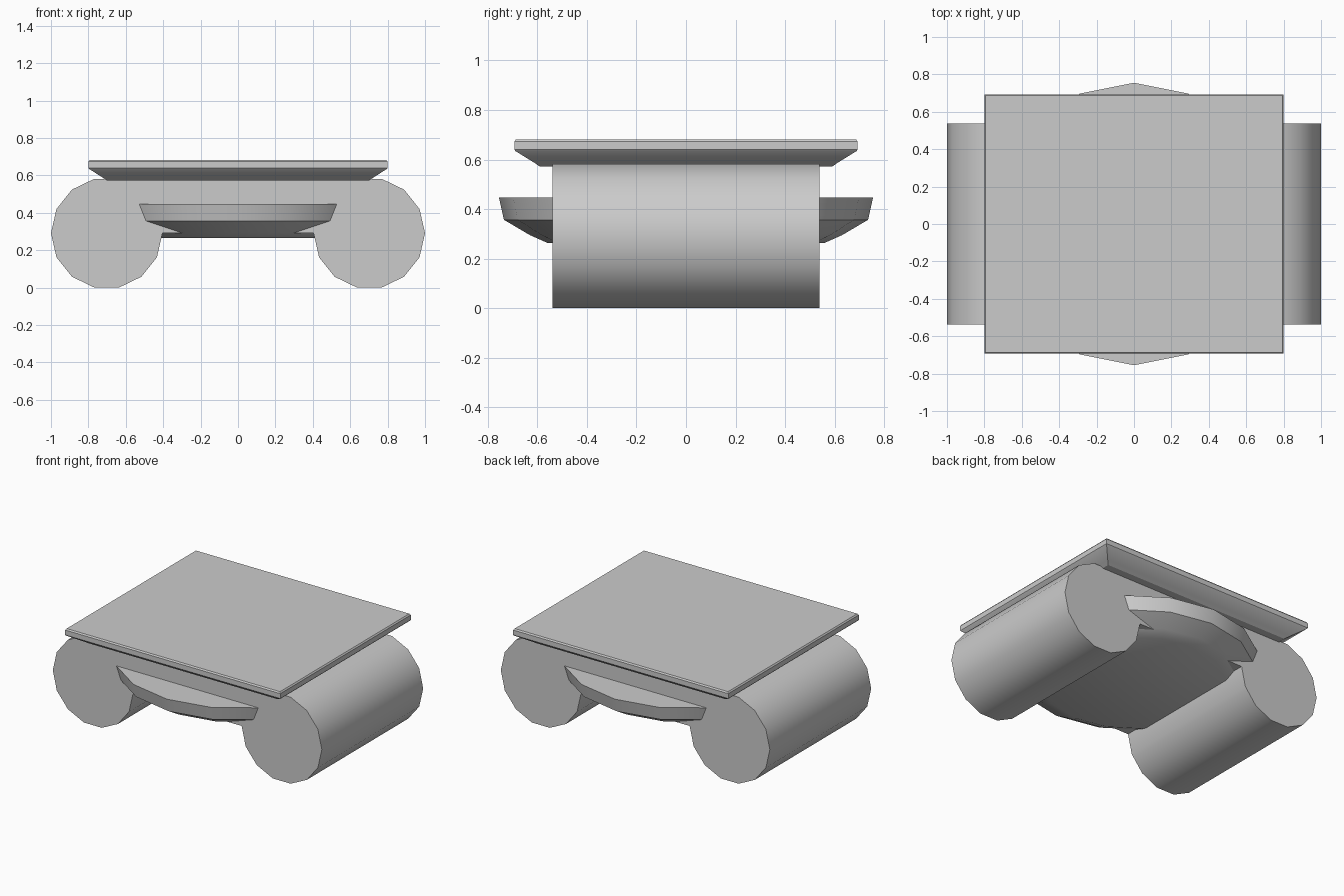
import bpy, bmesh
from math import cos, sin, pi, radians

if "Cube" in bpy.data.objects:
    bpy.data.objects.remove(bpy.data.objects["Cube"])


def finish(name, bm, angle):
    bmesh.ops.recalc_face_normals(bm, faces=bm.faces[:])
    me = bpy.data.meshes.new(name)
    bm.to_mesh(me)
    bm.free()
    ob = bpy.data.objects.new(name, me)
    bpy.context.collection.objects.link(ob)
    bpy.ops.object.select_all(action='DESELECT')
    ob.select_set(True)
    bpy.context.view_layer.objects.active = ob
    bpy.ops.object.shade_smooth_by_angle(angle=radians(angle))
    return ob


def loft(name, rings, angle):
    """Skin a stack of equal-length closed rings and cap both ends."""
    bm = bmesh.new()
    vs = [[bm.verts.new(p) for p in ring] for ring in rings]
    n = len(vs[0])
    for a, b in zip(vs, vs[1:]):
        for i in range(n):
            j = (i + 1) % n
            bm.faces.new((a[i], a[j], b[j], b[i]))
    bm.faces.new(vs[0])
    bm.faces.new(vs[-1])
    return finish(name, bm, angle)


# Twin 14-sided scroll rolls joined by a band, one extruded outline
R, CX, CZ, HALF_DEPTH = 0.298, 0.702, 0.291, 0.538
right = [(CX + R * cos(2 * pi * k / 14), CZ + R * sin(2 * pi * k / 14))
         for k in range(3, -8, -1)]
outline = right + [(-x, z) for x, z in reversed(right)]
loft("scroll_body", [[(x, y, z) for x, z in outline]
                     for y in (-HALF_DEPTH, HALF_DEPTH)], 35)

# Round 16-sided cushion showing at front and back
cushion = [(0.56, 0.264), (0.63, 0.295), (0.735, 0.357), (0.755, 0.446)]
loft("cushion", [[(r * cos(2 * pi * k / 16), r * sin(2 * pi * k / 16), z)
                  for k in range(16)] for r, z in cushion], 40)

# Top slab with a flared moulding underneath
slab = [(0.70, 0.59, 0.572), (0.725, 0.615, 0.589), (0.795, 0.688, 0.634),
        (0.80, 0.693, 0.640), (0.80, 0.693, 0.673), (0.793, 0.686, 0.682)]
loft("top_slab", [[(-x, -y, z), (x, -y, z), (x, y, z), (-x, y, z)]
                  for x, y, z in slab], 30)
